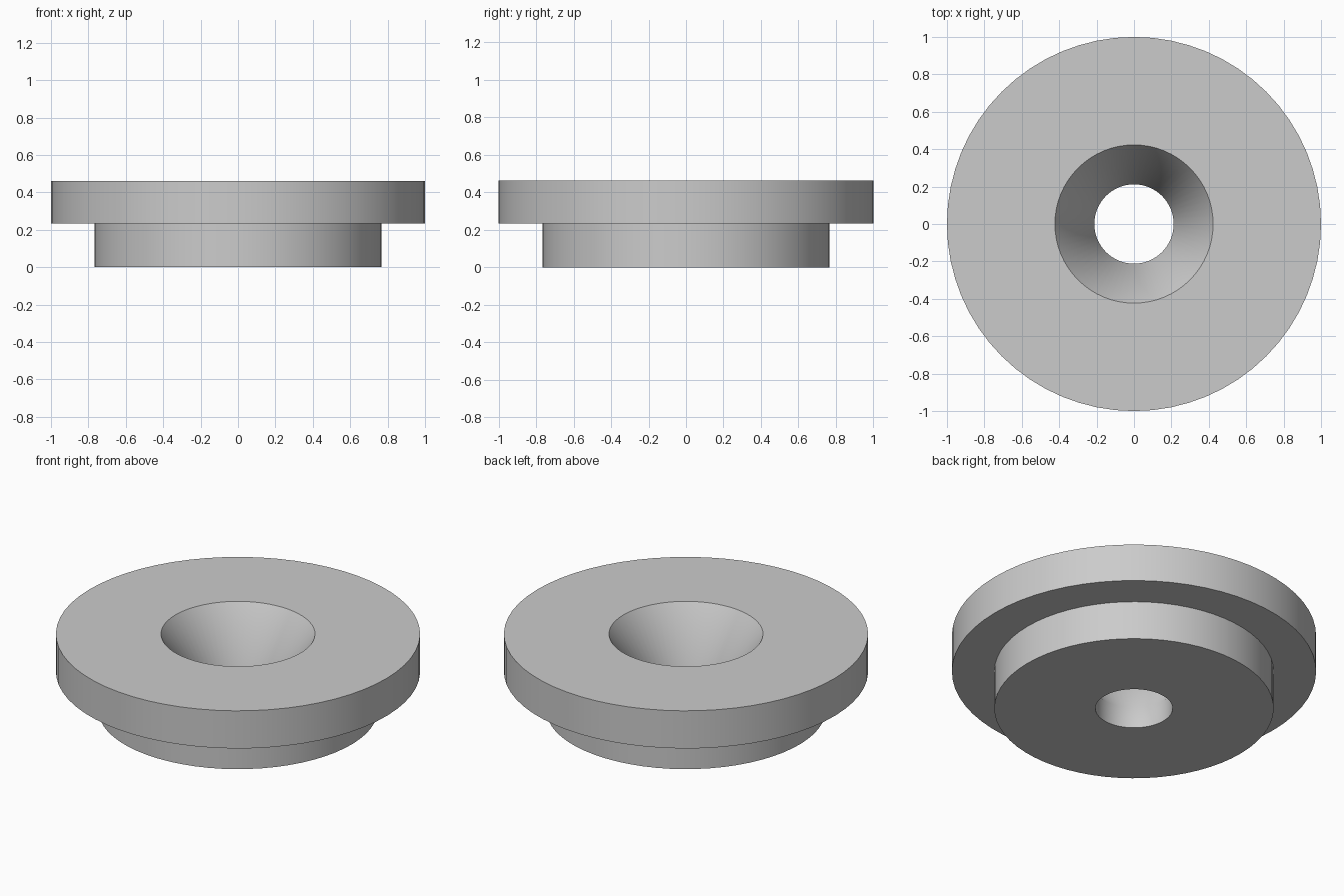
import bpy
import bmesh
import math

cube = bpy.data.objects.get("Cube")
if cube:
    bpy.data.objects.remove(cube, do_unlink=True)

SEGMENTS = 64

# Plain grey material
grey = bpy.data.materials.new("grey")
grey.use_nodes = True
colour = (0.6, 0.6, 0.6, 1)
grey.diffuse_color = colour
grey.node_tree.nodes["Principled BSDF"].inputs["Base Color"].default_value = colour

# Closed cross-section (radius, height): boss, flange, countersink, bore
profile = [
    (0.212, 0), (0.767, 0), (0.767, 0.234), (1, 0.234),
    (1, 0.462), (0.423, 0.462), (0.212, 0.13),
]

# Revolve the cross-section around the vertical axis
bm = bmesh.new()
rings = []
for i in range(SEGMENTS):
    a = 2 * math.pi * i / SEGMENTS
    rings.append([bm.verts.new((r * math.cos(a), r * math.sin(a), z)) for r, z in profile])
for i, ring in enumerate(rings):
    following = rings[(i + 1) % SEGMENTS]
    for j in range(len(profile)):
        k = (j + 1) % len(profile)
        bm.faces.new((ring[j], following[j], following[k], ring[k]))
bmesh.ops.recalc_face_normals(bm, faces=bm.faces)

mesh = bpy.data.meshes.new("flanged_bushing")
bm.to_mesh(mesh)
bm.free()
mesh.materials.append(grey)
bushing = bpy.data.objects.new("flanged_bushing", mesh)
bpy.context.collection.objects.link(bushing)

# Smooth round walls, sharp rims
bpy.ops.object.select_all(action="DESELECT")
bushing.select_set(True)
bpy.context.view_layer.objects.active = bushing
bpy.ops.object.shade_smooth_by_angle(angle=math.radians(35))
